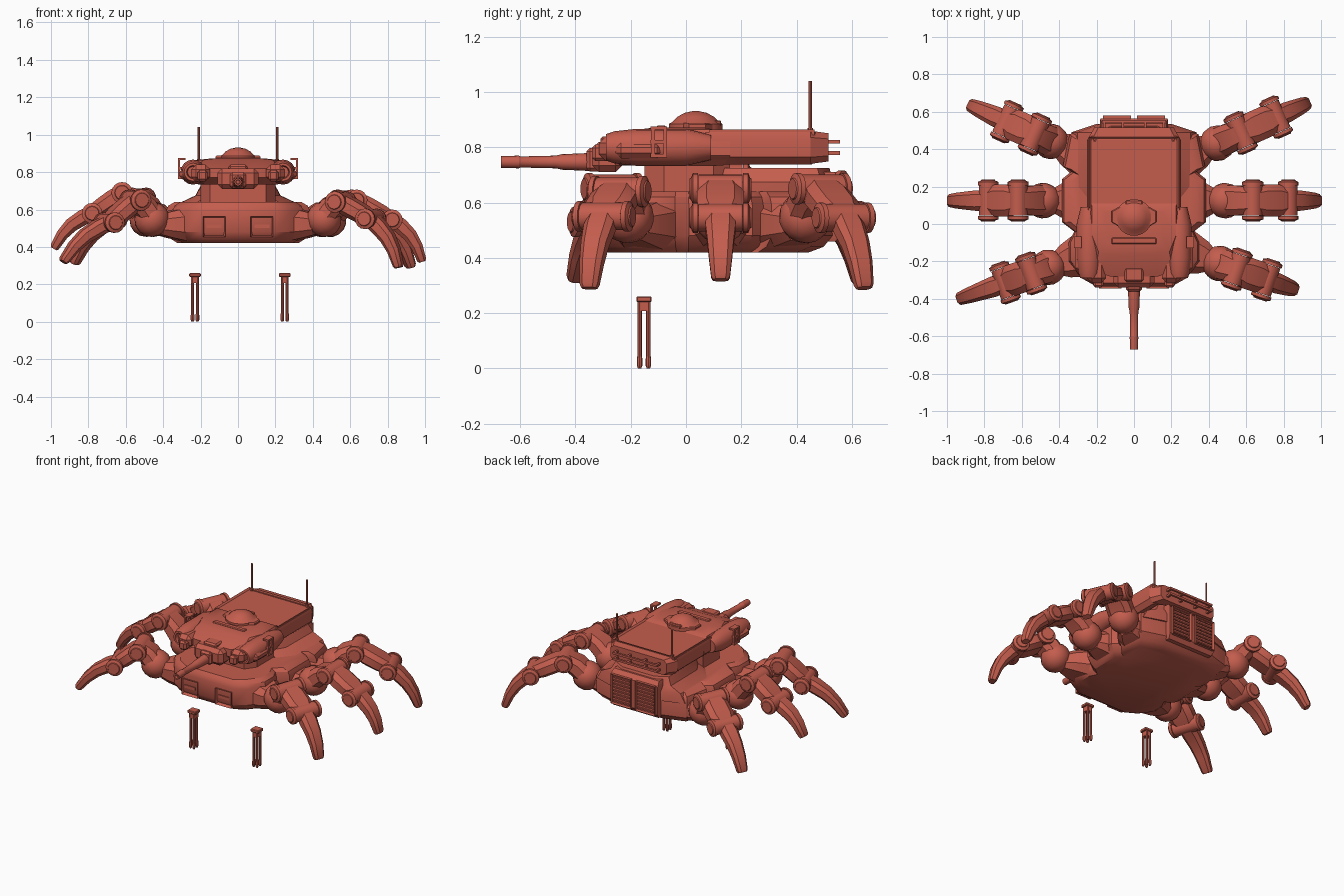
import bpy, bmesh, math
from mathutils import Vector as V

cube = bpy.data.objects.get("Cube")
if cube:
    bpy.data.objects.remove(cube)

red = bpy.data.materials.new("brick_red")
red.use_nodes = True
red.diffuse_color = (0.55, 0.11, 0.075, 1)
red.node_tree.nodes["Principled BSDF"].inputs["Base Color"].default_value = red.diffuse_color
parts = []


def finish(name, bm):
    bmesh.ops.recalc_face_normals(bm, faces=bm.faces)
    mesh = bpy.data.meshes.new(name)
    bm.to_mesh(mesh)
    bm.free()
    mesh.materials.append(red)
    ob = bpy.data.objects.new(name, mesh)
    bpy.context.scene.collection.objects.link(ob)
    parts.append(ob)
    return ob


def loft(name, rings):
    bm = bmesh.new()
    rows = [[bm.verts.new(p) for p in ring] for ring in rings]
    n = len(rows[0])
    for a, b in zip(rows, rows[1:]):
        for i in range(n):
            bm.faces.new((a[i], a[(i + 1) % n], b[(i + 1) % n], b[i]))
    bm.faces.new(rows[0])
    bm.faces.new(rows[-1])
    return finish(name, bm)


def stack(name, half, levels):
    """Mirrored plan outline lofted upward through (z, x scale, y scale) levels."""
    ring = half + [(-x, y) for x, y in reversed(half)]
    return loft(name, [[V((x * sx, y * sy, z)) for x, y in ring] for z, sx, sy in levels])


def turned(name, start, axis, profile, sides=16):
    """Round part along an axis from (distance, radius) pairs."""
    start, axis = V(start), V(axis).normalized()
    u = axis.orthogonal().normalized()
    w = axis.cross(u)
    turns = [math.tau * i / sides for i in range(sides)]
    return loft(name, [[start + axis * d + (u * math.cos(a) + w * math.sin(a)) * r
                        for a in turns] for d, r in profile])


def box(name, centre, size, bevel=0.0, inset=None, depth=0.0, facing=(0, 0, 1)):
    """Box with optional bevel or a recess on the face that points along facing."""
    bm = bmesh.new()
    bmesh.ops.create_cube(bm, size=1)
    for v in bm.verts:
        v.co = V(a * s for a, s in zip(v.co, size)) + V(centre)
    bm.normal_update()
    if inset:
        face = max(bm.faces, key=lambda f: f.normal.dot(V(facing)))
        bmesh.ops.inset_region(bm, faces=[face], thickness=inset)
        bmesh.ops.translate(bm, verts=face.verts, vec=-V(facing) * depth)
    if bevel:
        bmesh.ops.bevel(bm, geom=bm.edges[:], offset=bevel, segments=1, affect='EDGES')
    return finish(name, bm)


def limb(name, points, sizes, side):
    """Chamfered bar along points; sizes are (half width, half thickness)."""
    rings = []
    for i, p in enumerate(points):
        t = (points[min(i + 1, len(points) - 1)] - points[max(i - 1, 0)]).normalized()
        n = t.cross(side)
        w, h = sizes[i]
        octagon = [(1, .5), (.6, 1), (-.6, 1), (-1, .5), (-1, -.5), (-.6, -1), (.6, -1), (1, -.5)]
        rings.append([p + side * w * a + n * h * b for a, b in octagon])
    return loft(name, rings)


# Hull with a bay for each hip
outline = [(.2, -.335), (.28, -.29), (.35, -.2), (.35, -.1), (.32, -.04), (.385, .01),
           (.385, .24), (.335, .28), (.38, .31), (.345, .48), (.18, .53)]
stack("hull", outline, [(.42, .84, .84), (.44, .92, .94), (.48, 1, 1), (.59, 1, 1), (.62, .97, .98), (.64, .88, .94)])
stack("rear_deck", [(.24, .1), (.33, .2), (.335, .49), (.2, .535)],
      [(.58, 1, 1), (.64, .9, 1), (.675, .68, 1), (.725, .6, .97)])
stack("vent_housing", [(.19, .4), (.18, .565)], [(.46, .95, .96), (.49, 1, 1), (.68, 1, 1), (.71, .95, .95)])
for s, side in ((1, "left"), (-1, "right")):
    box(side + "_front_port", (s * .128, -.33, .507), (.12, .03, .11), inset=.015, depth=.02, facing=(0, -1, 0))
    box(side + "_port_slot", (s * .128, -.33, .51), (.08, .02, .02))
    box(side + "_rear_vent", (s * .092, .56, .585), (.15, .04, .2), inset=.012, depth=.025, facing=(0, 1, 0))
    for i in range(8):
        box(side + "_vent_slat", (s * .092, .566, .505 + i * .023), (.126, .014, .009))

# Turret
stack("turret_neck", [(.15, -.15), (.2, -.08), (.2, .1), (.15, .16)], [(.62, 1, 1), (.76, 1, 1)])
stack("turret_front", [(.13, -.28), (.21, -.25), (.25, -.1), (.25, .16)],
      [(.735, .85, .85), (.77, 1, 1), (.82, 1, 1), (.865, .9, .6), (.872, .6, .4)])
stack("turret_rear", [(.25, .07), (.25, .45), (.235, .47)], [(.738, .86, .97), (.765, .98, 1), (.83, 1, 1), (.855, .97, 1)])
box("roof_panel", (0, .275, .855), (.48, .38, .02), inset=.018, depth=.012)
loft("turret_tail", [[V((x * .25 * k, y, .8 + z * .06 * k)) for x, z in
                      ((1, .6), (.9, 1), (-.9, 1), (-1, .6), (-1, -.6), (-.9, -1), (.9, -1), (1, -.6))]
                     for y, k in ((.45, 1), (.515, .85))])
for z in (.78, .82):
    box("rear_rail", (0, .55, z), (.34, .014, .014))
    for x in (-.16, -.06, .06, .16):
        box("rail_post", (x, .525, z), (.014, .06, .014))
for s, side in ((1, "left"), (-1, "right")):
    turned(side + "_pod", (s * .24, -.32, .8), (0, 1, 0),
           [(.07, .03), (.03, .035), (.03, .048), (.06, .058), (.14, .067), (.32, .067), (.41, .045)])
    box(side + "_pod_flank", (s * .29, -.17, .79), (.05, .17, .06), bevel=.02)
    box(side + "_pod_shield", (s * .2, -.24, .795), (.1, .15, .09), bevel=.025)
    box(side + "_pod_block", (s * .19, -.305, .78), (.055, .07, .06), bevel=.012)
    # Side bracket and its rails
    for y in (-.12, -.075):
        box(side + "_bracket_post", (s * .315, y, .815), (.012, .014, .1))
    for z in (.77, .82, .87):
        box(side + "_bracket_bar", (s * .3, -.098, z), (.04, .06, .012))
    turned(side + "_antenna", (s * .21, .45, .85), (0, 0, 1), [(0, .01), (.02, .01), (.02, .006), (.19, .006)], 8)

# Gun
box("mantlet", (0, -.285, .765), (.22, .11, .11), bevel=.025)
box("gun_cradle", (0, -.33, .755), (.085, .06, .085), bevel=.012)
box("gun_sight", (0, -.27, .825), (.1, .08, .03), bevel=.01)
turned("barrel", (0, -.3, .747), (0, -1, 0),
       [(0, .036), (.06, .032), (.15, .028), (.17, .023), (.3, .02), (.305, .023), (.37, .021), (.37, .012), (.35, .01)])

# Hatch and roof details
turned("hatch", (0, .035, .86), (0, 0, 1), [(0, .098), (.025, .098), (.032, .085), (.05, .068), (.065, .04), (.071, .012)], 20)
stack("hatch_plate", [(.05, -.03), (.12, .01), (.12, .07), (.05, .11)], [(.86, 1, 1), (.882, 1, 1), (.888, .95, .95)])
box("hatch_hinge", (0, .115, .888), (.09, .025, .02), bevel=.005)
box("roof_visor", (0, -.09, .872), (.24, .035, .014), bevel=.005)

# Legs: base xy, knee xz, ankle xz, tip xyz
legs = {
    "left_front": ((.34, -.17), (.55, .64), (.71, .55), (.86, -.35, .29)),
    "left_middle": ((.36, .125), (.635, .65), (.825, .545), (.985, .125, .32)),
    "left_rear": ((.33, .38), (.57, .65), (.76, .545), (.925, .645, .29)),
    "right_front": ((-.34, -.19), (-.55, .65), (-.69, .53), (-.935, -.40, .32)),
    "right_middle": ((-.36, .125), (-.62, .69), (-.78, .58), (-.985, .125, .39)),
    "right_rear": ((-.33, .39), (-.53, .66), (-.68, .55), (-.875, .635, .31)),
}
for name, (base, knee, ankle, tip) in legs.items():
    root = V((*base, .52))
    d = V((tip[0] - base[0], tip[1] - base[1], 0)).normalized()
    side = V((-d.y, d.x, 0))
    up = V((0, 0, 1))

    def at(x, z):
        p = root + d * ((x - base[0]) / d.x)
        p.z = z
        return p

    k, a, t = at(*knee), at(*ankle), V(tip)
    hip = root + d * .125 + up * .025
    limb(name + "_hip_socket", [root - d * .06, root + d * .03, root + d * .08],
         [(.12, .09), (.09, .07), (.06, .055)], side)
    lean = (k - hip).normalized()
    turned(name + "_hip_ball", hip - lean * .085, lean,
           [(0, .03), (.02, .065), (.05, .088), (.085, .096), (.12, .09), (.15, .07), (.17, .04)])
    limb(name + "_thigh", [hip, hip.lerp(k, .5) + up * .015, k], [(.08, .06), (.08, .06), (.07, .05)], side)
    limb(name + "_shin", [k, k.lerp(a, .3), k.lerp(a, .7), a],
         [(.065, .045), (.085, .05), (.085, .048), (.06, .04)], side)
    box(name + "_hip_step", hip - d * .02 - up * .07, (.12, .05, .01))
    for joint, p, r in (("knee", k, .057), ("ankle", a, .055)):
        turned(f"{name}_{joint}_hub", p - side * .08, side, [(0, r * .9), (.16, r * .9)])
        for s in (-1, 1):
            turned(f"{name}_{joint}_cap", p + side * s * .082, side * s,
                   [(0, r), (.018, r), (.025, r * .7), (.03, r * .65)])
    # Curved foot claw
    out = (t - a).normalized()
    bow = side.cross(out)
    bow = bow if bow.z > 0 else -bow
    path = [a.lerp(t, f) + bow * .03 * math.sin(math.pi * f) for f in (0, .2, .45, .7, .96, 1)]
    limb(name + "_claw", path, [(.05, .042), (.055, .042), (.048, .038), (.042, .032), (.034, .025), (.028, .018)], side)

# Detached twin-prong struts below the hull
for x, side in ((.25, "left"), (-.23, "right")):
    box(side + "_strut_cap", (x, -.152, .25), (.062, .056, .02), bevel=.004)
    box(side + "_strut_block", (x, -.152, .225), (.04, .042, .035))
    for dx in (-.013, .013):
        for dy in (-.016, .016):
            turned(side + "_strut_prong", (x + dx, -.152 + dy, 0), (0, 0, 1),
                   [(0, .006), (.01, .01), (.035, .01), (.045, .008), (.24, .008)], 8)

# Soft shading with sharp edges kept
bpy.ops.object.select_all(action='DESELECT')
for ob in parts:
    ob.select_set(True)
bpy.context.view_layer.objects.active = parts[0]
bpy.ops.object.shade_smooth_by_angle(angle=math.radians(32))
